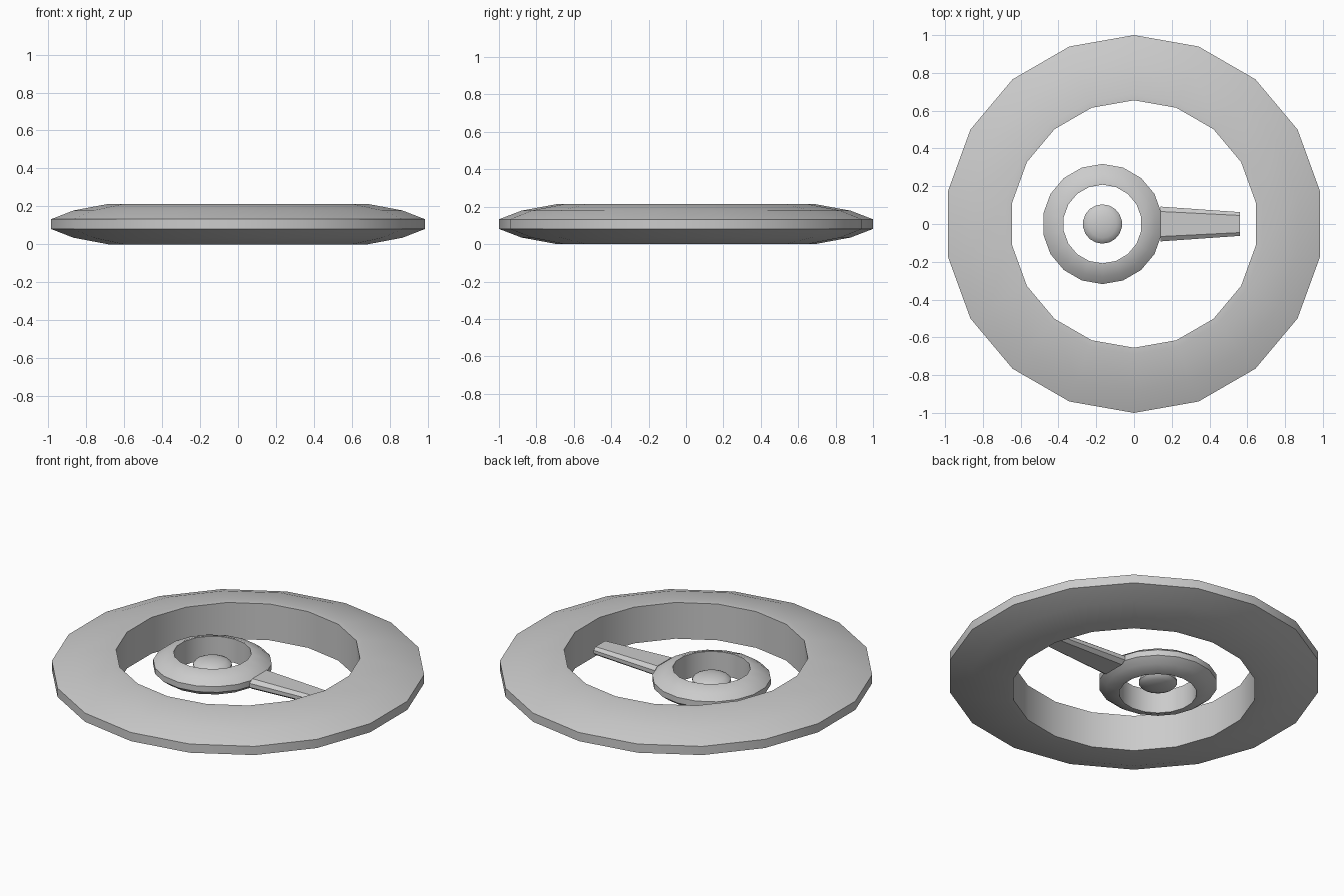
import bpy, bmesh, math

if "Cube" in bpy.data.objects:
    bpy.data.objects.remove(bpy.data.objects["Cube"])

SIDES = 18
MID = 0.107
HUB_X = -0.167


def finish(name, bm, loc):
    bmesh.ops.remove_doubles(bm, verts=bm.verts, dist=1e-5)
    bmesh.ops.recalc_face_normals(bm, faces=bm.faces)
    me = bpy.data.meshes.new(name)
    bm.to_mesh(me)
    bm.free()
    ob = bpy.data.objects.new(name, me)
    ob.location = loc
    bpy.context.collection.objects.link(ob)
    bpy.context.view_layer.objects.active = ob
    ob.select_set(True)
    bpy.ops.object.shade_smooth_by_angle(angle=math.radians(35))
    ob.select_set(False)
    return ob


def lathe(name, half, x, closed):
    """Spin a profile (upper half, mirrored below) about a vertical axis."""
    prof = half + [(r, -z) for r, z in reversed(half)]
    bm = bmesh.new()
    rings = []
    for i in range(SIDES):
        a = math.pi / 2 + i * math.tau / SIDES
        rings.append([bm.verts.new((r * math.cos(a), r * math.sin(a), z)) for r, z in prof])
    n = len(prof)
    for i in range(SIDES):
        p, q = rings[i], rings[(i + 1) % SIDES]
        for j in range(n if closed else n - 1):
            k = (j + 1) % n
            bm.faces.new((p[j], p[k], q[k], q[j]))
    return finish(name, bm, (x, 0, MID))


# Ring profile: vertical inner wall, rounded outer edge (unit radius and half height)
RING = [(0.655, 1.0), (0.69, 1.0), (0.88, 0.67), (1.0, 0.24)]
lathe("outer_ring", [(r, z * 0.107) for r, z in RING], 0, True)
lathe("inner_ring", [(r * 0.318, z * 0.07) for r, z in RING], HUB_X, True)

# Flattened central button
button = [(0.105 * math.cos(t), 0.036 * math.sin(t))
          for t in (math.radians(d) for d in (90, 67, 45, 25, 8))]
lathe("centre_button", button, HUB_X, False)

# Tapered pointer with bevelled long edges
section = [(1, 0.4), (0.72, 1), (-0.72, 1), (-1, 0.4), (-1, -0.4), (-0.72, -1), (0.72, -1), (1, -0.4)]
bm = bmesh.new()
ends = [[bm.verts.new((x, y * w, z * h)) for y, z in section]
        for x, w, h in ((0.14, 0.092, 0.03), (0.56, 0.063, 0.024))]
for i in range(8):
    j = (i + 1) % 8
    bm.faces.new((ends[0][i], ends[0][j], ends[1][j], ends[1][i]))
for e in ends:
    bm.faces.new(e)
finish("pointer", bm, (0, 0, MID - 0.006))
